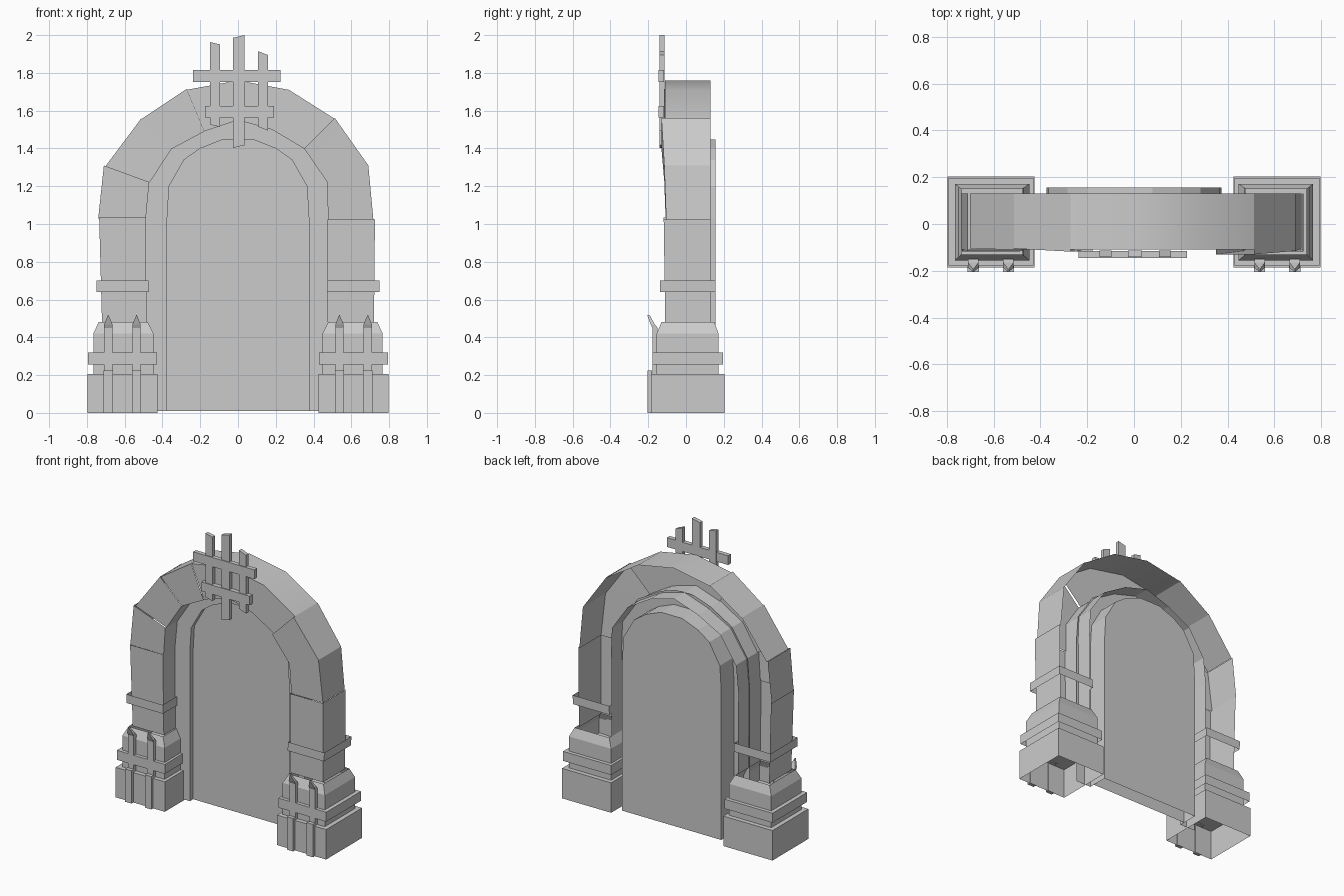
import bpy, bmesh

old = bpy.data.objects.get("Cube")
if old:
    bpy.data.objects.remove(old, do_unlink=True)

stone = bpy.data.materials.new("stone_grey")
stone.use_nodes = True
GREY = (0.6, 0.6, 0.6, 1)
stone.diffuse_color = GREY
stone.node_tree.nodes["Principled BSDF"].inputs["Base Color"].default_value = GREY


def add(name, verts, faces, smooth=False):
    mesh = bpy.data.meshes.new(name)
    mesh.from_pydata(verts, [], faces)
    bm = bmesh.new()
    bm.from_mesh(mesh)
    bmesh.ops.recalc_face_normals(bm, faces=bm.faces)
    bm.to_mesh(mesh)
    bm.free()
    mesh.materials.append(stone)
    ob = bpy.data.objects.new(name, mesh)
    bpy.context.collection.objects.link(ob)
    if smooth:
        bpy.ops.object.select_all(action='DESELECT')
        ob.select_set(True)
        bpy.context.view_layer.objects.active = ob
        bpy.ops.object.shade_smooth_by_angle(angle=0.5)
    return ob


def tube(name, rings, top=True, bottom=True):
    """Stack of rectangles (x0, x1, y0, y1, z) joined by walls."""
    verts, faces = [], []
    for x0, x1, y0, y1, z in rings:
        verts += [(x0, y0, z), (x1, y0, z), (x1, y1, z), (x0, y1, z)]
    for r in range(len(rings) - 1):
        a = 4 * r
        faces += [(a + i, a + (i + 1) % 4, a + 4 + (i + 1) % 4, a + 4 + i) for i in range(4)]
    if bottom:
        faces.append((3, 2, 1, 0))
    if top:
        n = len(verts)
        faces.append((n - 4, n - 3, n - 2, n - 1))
    return add(name, verts, faces)


def box(name, x0, x1, y0, y1, z0, z1, bottom=True):
    return tube(name, [(x0, x1, y0, y1, z0), (x0, x1, y0, y1, z1)], bottom=bottom)


def stone_block(name, outer, inner, front, back=0.13):
    """Voussoir shell, open at the back: front, outer and inner walls."""
    verts, faces = [], []
    for (ox, oz), (ix, iz), y in zip(outer, inner, front):
        verts += [(ox, back, oz), (ox, y, oz), (ix, y, iz), (ix, back, iz)]
    for r in range(len(outer) - 1):
        a = 4 * r
        faces += [(a + i, a + i + 1, a + i + 5, a + i + 4) for i in range(3)]
    return add(name, verts, faces, smooth=True)


# Arch stones, meeting at the joints with small steps in depth
stone_block("right_leg_stone", [(-.72, .48), (-.735, 1.035)], [(-.485, .48), (-.487, 1.035)], [-.11, -.118])
stone_block("left_leg_stone", [(.72, .48), (.725, 1.025)], [(.475, .48), (.475, 1.025)], [-.11, -.118])
stone_block("lower_right_stone", [(-.74, 1.03), (-.71, 1.31)], [(-.488, 1.03), (-.47, 1.222)], [-.108, -.115])
stone_block("middle_right_stone", [(-.702, 1.305), (-.513, 1.558)], [(-.468, 1.22), (-.35, 1.40)], [-.105, -.11])
stone_block("upper_right_stone", [(-.512, 1.555), (-.272, 1.715)], [(-.35, 1.398), (-.178, 1.49)], [-.105, -.118])
stone_block("crown_stone", [(-.275, 1.71), (0, 1.76), (.27, 1.71), (.515, 1.555)],
            [(-.18, 1.49), (0, 1.55), (.18, 1.50), (.353, 1.397)], [-.11] * 4)
stone_block("upper_left_stone", [(.512, 1.562), (.69, 1.31), (.717, 1.02)],
            [(.35, 1.40), (.47, 1.225), (.478, 1.02)], [-.13, -.115, -.105])

# Door panel recessed in a flat surround
half = [(.375, .01), (.375, 1.03), (.365, 1.20), (.285, 1.34), (.20, 1.40), (.08, 1.447)]
rim = [(.492, .01), (.492, 1.03), (.477, 1.225), (.357, 1.41), (.185, 1.51), (.07, 1.55)]
arch = half + [(-x, z) for x, z in reversed(half)]
edge = rim + [(-x, z) for x, z in reversed(rim)]
n = len(arch)
verts = [(x, y, z) for pts, y in ((edge, .015), (arch, .015), (arch, .05)) for x, z in pts]
faces = [(k * n + i, k * n + i + 1, k * n + n + i + 1, k * n + n + i) for k in (0, 1) for i in range(n - 1)]
faces.append(tuple(range(2 * n, 3 * n)))
add("door_surround", verts, faces)
verts = [(x, y, z) for y in (.05, .155) for x, z in arch]
faces = [(i, i + 1, n + i + 1, n + i) for i in range(n - 1)]
faces.append(tuple(range(n, 2 * n)))
add("door_panel", verts, faces)

# Pillar feet, mirrored on both sides
for side, s in (("left", 1), ("right", -1)):
    def span(x0, x1):
        return (x0, x1) if s > 0 else (-x1, -x0)

    box(side + "_plinth", *span(.425, .797), -.185, .203, 0, .205, bottom=False)
    tube(side + "_pillar_foot", [(*span(.447, .766), -.155, .172, .205), (*span(.447, .766), -.155, .172, .42),
                                 (*span(.477, .738), -.13, .15, .48)], top=False, bottom=False)
    box(side + "_foot_band", *span(.43, .793), -.178, .197, .255, .32, bottom=False)
    tube(side + "_leg_band", [(*span(.472, .748), -.137, .155, .64), (*span(.474, .75), -.137, .155, .70)],
         top=False, bottom=False)
    # Wooden stakes with tips bent outward
    for i, x in enumerate((.537, .687)):
        tag = side + "_stake_" + str(i + 1)
        box(tag + "_base", *span(x - .024, x + .024), -.205, -.18, 0, .225)
        tube(tag, [(*span(x - .022, x + .022), -.178, -.15, .2), (*span(x - .022, x + .022), -.178, -.15, .45),
                   (*span(x - .022, x + .022), -.187, -.165, .468), (*span(x - .002, x + .002), -.205, -.192, .517)])

# Wooden lattice on the crown: slats with slanted tops, and rails
for name, x, w, z0, z1, skew in (("right_slat", -.122, .026, 1.52, 1.957, -.006),
                                 ("middle_slat", .004, .03, 1.41, 1.993, .007),
                                 ("left_slat", .132, .026, 1.505, 1.905, -.01)):
    slat = box(name, x - w, x + w, -.14, -.113, z0, z1)
    for v in slat.data.vertices:
        v.co.z += skew * (1 if v.co.x > x else -1)
box("upper_rail", -.238, .226, -.146, -.116, 1.752, 1.815)
box("lower_rail", -.175, .19, -.146, -.116, 1.563, 1.625)
